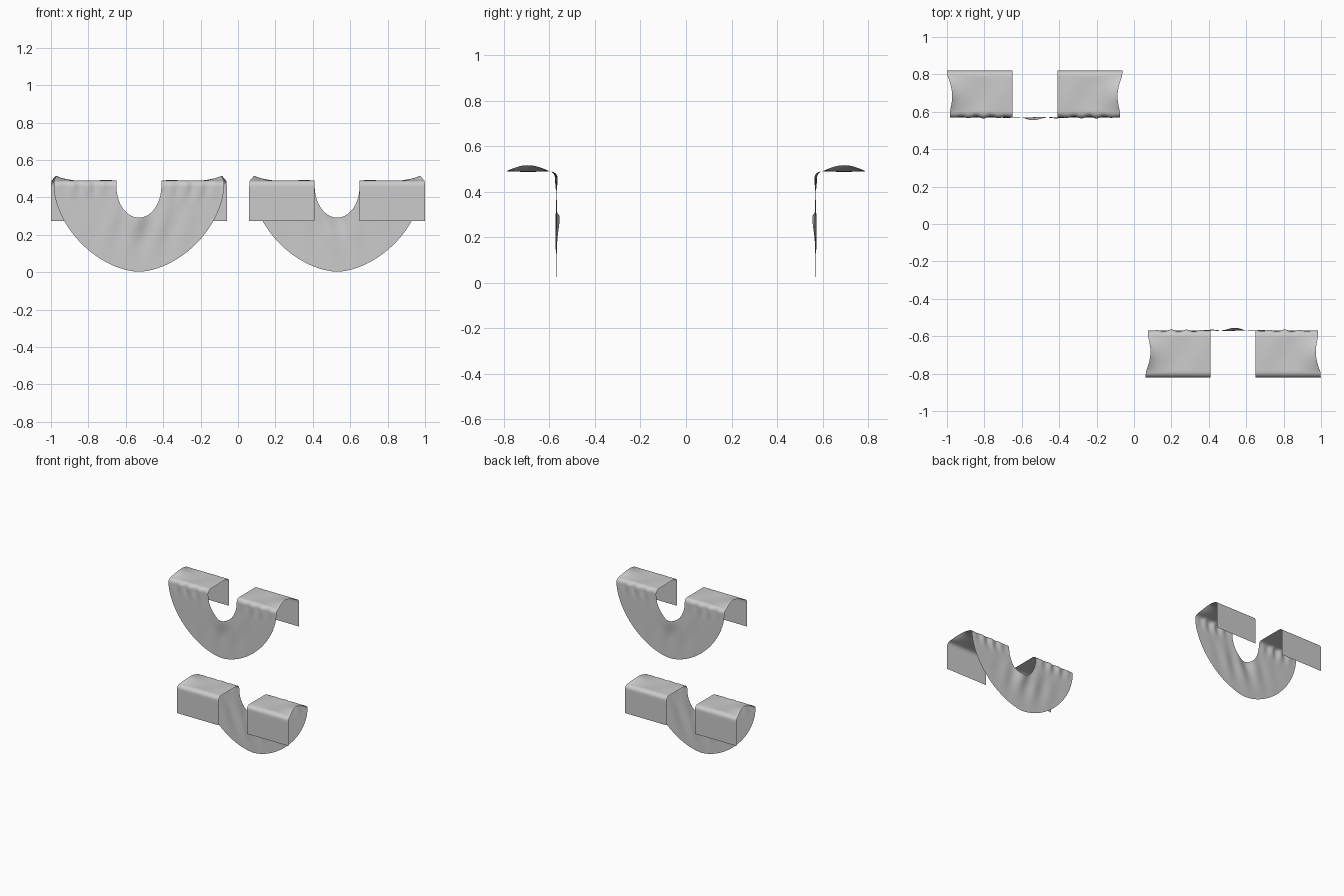
import bpy
from math import sin, cos, pi, exp, radians
from mathutils import Vector

cube = bpy.data.objects.get("Cube")
if cube:
    bpy.data.objects.remove(cube)

CENTRE_X, FRONT_Y, BACK_Y = -0.53, 0.57, 0.82
TOP, FLAP_BOTTOM, R = 0.49, 0.275, 0.03
INNER, COLUMNS = 0.12, 28


def bump(value, centre, width):
    return exp(-((value - centre) / width) ** 2)


def strap_profile():
    """Side profile (y, z, outer half width, crown) from back hem to front corner."""
    rows = []
    for i in range(9):
        rows.append((BACK_Y, FLAP_BOTTOM + (TOP - R - FLAP_BOTTOM) * i / 9, 0.47, 0))
    for i in range(7):
        a = pi / 2 * i / 6
        rows.append((BACK_Y - R + R * cos(a), TOP - R + R * sin(a), 0.47 - 0.004 * i / 6, 0))
    for i in range(1, 16):
        f = i / 16
        y = BACK_Y - R + (FRONT_Y - BACK_Y + 2 * R) * f
        rows.append((y, TOP, 0.466 - 0.011 * f - 0.018 * sin(pi * f), sin(pi * f)))
    for i in range(7):
        a = pi / 2 * i / 6
        rows.append((FRONT_Y + R - R * sin(a), TOP - R + R * cos(a), 0.455, 0))
    return rows


def strap_row(side, y, z, outer, crown):
    """One row across a strap, lifted towards its outer edge."""
    row = []
    for c in range(COLUMNS + 1):
        u = c / COLUMNS
        half = INNER + (outer - INNER) * u
        lift = crown * (0.025 * u ** 8 + 0.003 * sin(9 * u))
        # small gathers along the front corner
        gather = 0.006 * bump(y, FRONT_Y, 0.02) * sin(pi * u) * sin(26 * u + side)
        row.append(Vector((CENTRE_X + side * half, y + gather, z + lift)))
    return row


def sling_row(t):
    """One row across the hanging U, with gathers and soft folds."""
    row = []
    rim = TOP - R
    side = -1 if t < pi / 2 else 1
    ct, st = abs(cos(t)), sin(t)
    power = 2 / 1.75
    inner = Vector((side * INNER * ct, 0, rim - 0.168 * st))
    outer = Vector((side * 0.455 * ct ** power, 0, rim - 0.457 * st ** power))
    for c in range(COLUMNS + 1):
        u = c / COLUMNS
        p = inner.lerp(outer, u)
        gather = 0.006 * bump(p.z, rim, 0.05) * sin(pi * u) * sin(26 * u + side)
        slant = p.x - 0.25 * (p.z - 0.2)
        folds = 0.005 * sin(45 * slant) * bump(p.z, 0.25, 0.13) * bump(p.x, 0.04, 0.22)
        belly = -0.011 * bump(p.x, 0, 0.07) * bump(p.z, 0.29, 0.07)
        row.append(Vector((CENTRE_X + p.x, FRONT_Y + gather + folds + belly, p.z)))
    return row


def build_cloth(name, turn):
    profile = strap_profile()
    rows = [strap_row(-1, *r) for r in profile]
    rows += [sling_row(pi * i / 80) for i in range(1, 80)]
    rows += [strap_row(1, *r) for r in reversed(profile)]
    n = COLUMNS + 1
    verts = [(turn * p.x, turn * p.y, p.z) for row in rows for p in row]
    faces = [(r * n + c, r * n + c + 1, (r + 1) * n + c + 1, (r + 1) * n + c)
             for r in range(len(rows) - 1) for c in range(COLUMNS)]
    mesh = bpy.data.meshes.new(name)
    mesh.from_pydata(verts, [], faces)
    mesh.update()
    obj = bpy.data.objects.new(name, mesh)
    bpy.context.collection.objects.link(obj)
    bpy.ops.object.select_all(action='DESELECT')
    obj.select_set(True)
    bpy.context.view_layer.objects.active = obj
    bpy.ops.object.shade_smooth_by_angle(angle=radians(60))


# Two identical draped cloths, one turned half way round
build_cloth("back_draped_cloth", 1)
build_cloth("front_draped_cloth", -1)
